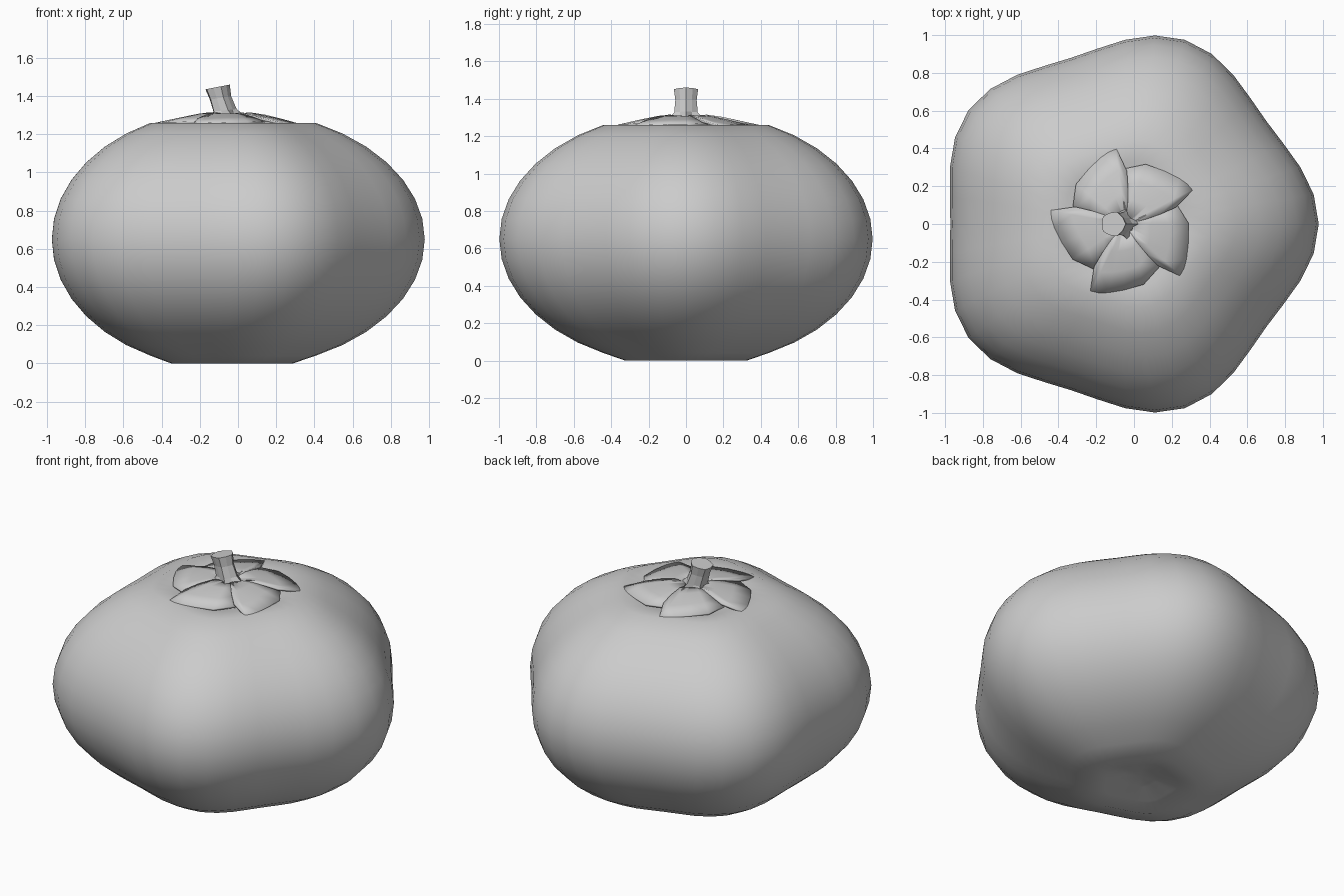
import bpy, bmesh, math
from math import cos, sin, radians, pi
from mathutils import Vector

if "Cube" in bpy.data.objects:
    bpy.data.objects.remove(bpy.data.objects["Cube"])

CX = -0.047  # axis of the fruit


def make_object(name, bm, smooth_angle=None):
    bmesh.ops.recalc_face_normals(bm, faces=bm.faces)
    me = bpy.data.meshes.new(name)
    bm.to_mesh(me)
    bm.free()
    ob = bpy.data.objects.new(name, me)
    bpy.context.collection.objects.link(ob)
    if smooth_angle:
        bpy.ops.object.select_all(action='DESELECT')
        ob.select_set(True)
        bpy.context.view_layer.objects.active = ob
        bpy.ops.object.shade_smooth_by_angle(angle=radians(smooth_angle))
    return ob


def skin(bm, rings, caps=False):
    loops = [[bm.verts.new(p) for p in ring] for ring in rings]
    for a, b in zip(loops, loops[1:]):
        n = len(a)
        for i in range(n):
            bm.faces.new((a[i], a[(i + 1) % n], b[(i + 1) % n], b[i]))
    if caps:
        bm.faces.new(loops[0])
        bm.faces.new(loops[-1])
    return loops


# Fruit: five-lobed body of revolution, dimpled at both ends
N = 40
profile = [(0.10, 0.045), (0.21, 0.015), (0.32, 0.0)]
for i in range(15):
    t = radians(-65 + 130 * (i + 0.15) / 14.3)
    profile.append((0.98 * cos(t), 0.65 + 0.68 * sin(t)))
profile += [(0.33, 1.256), (0.22, 1.232), (0.10, 1.205)]
rings = []
for r, z in profile:
    ring = []
    for k in range(N):
        a = 2 * pi * k / N
        q = r * (0.995 + 0.051 * cos(5 * a))
        ring.append((CX + q * cos(a), q * sin(a), z))
    rings.append(ring)
bm = bmesh.new()
loops = skin(bm, rings)
for loop, z in ((loops[0], 0.055), (loops[-1], 1.2)):
    c = bm.verts.new((CX, 0, z))
    for i in range(N):
        bm.faces.new((loop[i], loop[(i + 1) % N], c))
make_object("fruit", bm, 60)

# Calyx: five overlapping pointed leaves arranged like a pinwheel
outline = [(-9, 0.28), (0, 0.41), (13, 0.375), (26, 0.35), (44, 0.335), (67, 0.29)]
steps = [0.12, 0.4, 0.7, 1.0]


def leaf_height(r):
    pts = [(0.0, 1.30), (0.09, 1.318), (0.2, 1.302), (0.3, 1.279), (0.45, 1.248)]
    for (r0, z0), (r1, z1) in zip(pts, pts[1:]):
        if r <= r1:
            return z0 + (z1 - z0) * (r - r0) / (r1 - r0)


for n, tip in enumerate((27, 97, 170, 243, 317)):
    bm = bmesh.new()
    grid = []
    for f in steps:
        row = []
        for i, (da, r) in enumerate(outline):
            a = radians(tip + da - (8 * (1 - f) if i == 0 else 0))
            z = leaf_height(r * f) - 0.012 * f * max(0, da) / 67
            row.append(bm.verts.new((CX + r * f * cos(a), r * f * sin(a), z)))
        grid.append(row)
    for a, b in zip(grid, grid[1:]):
        for i in range(len(a) - 1):
            bm.faces.new((a[i], b[i], b[i + 1], a[i + 1]))
    leaf = make_object("calyx_leaf_%d" % (n + 1), bm, 40)
    mod = leaf.modifiers.new("thickness", 'SOLIDIFY')
    mod.thickness = 0.012
    mod.offset = -1

# Stem: bent, ribbed, flaring to points at its base
path = [(-0.055, 1.285, 0.105, 0.055, 0), (-0.073, 1.325, 0.066, 0.056, 6),
        (-0.095, 1.39, 0.060, 0.053, 9), (-0.110, 1.447, 0.068, 0.062, 11)]
rings = []
for x, z, ra, rb, tilt in path:
    t = radians(tilt)
    ring = []
    for k in range(10):
        a = 2 * pi * k / 10
        r = rb if k % 2 else ra
        u = r * cos(a)
        ring.append(Vector((x + u * cos(t), r * sin(a), z + u * sin(t))))
    rings.append(ring)
bm = bmesh.new()
skin(bm, rings, caps=True)
make_object("stem", bm)
